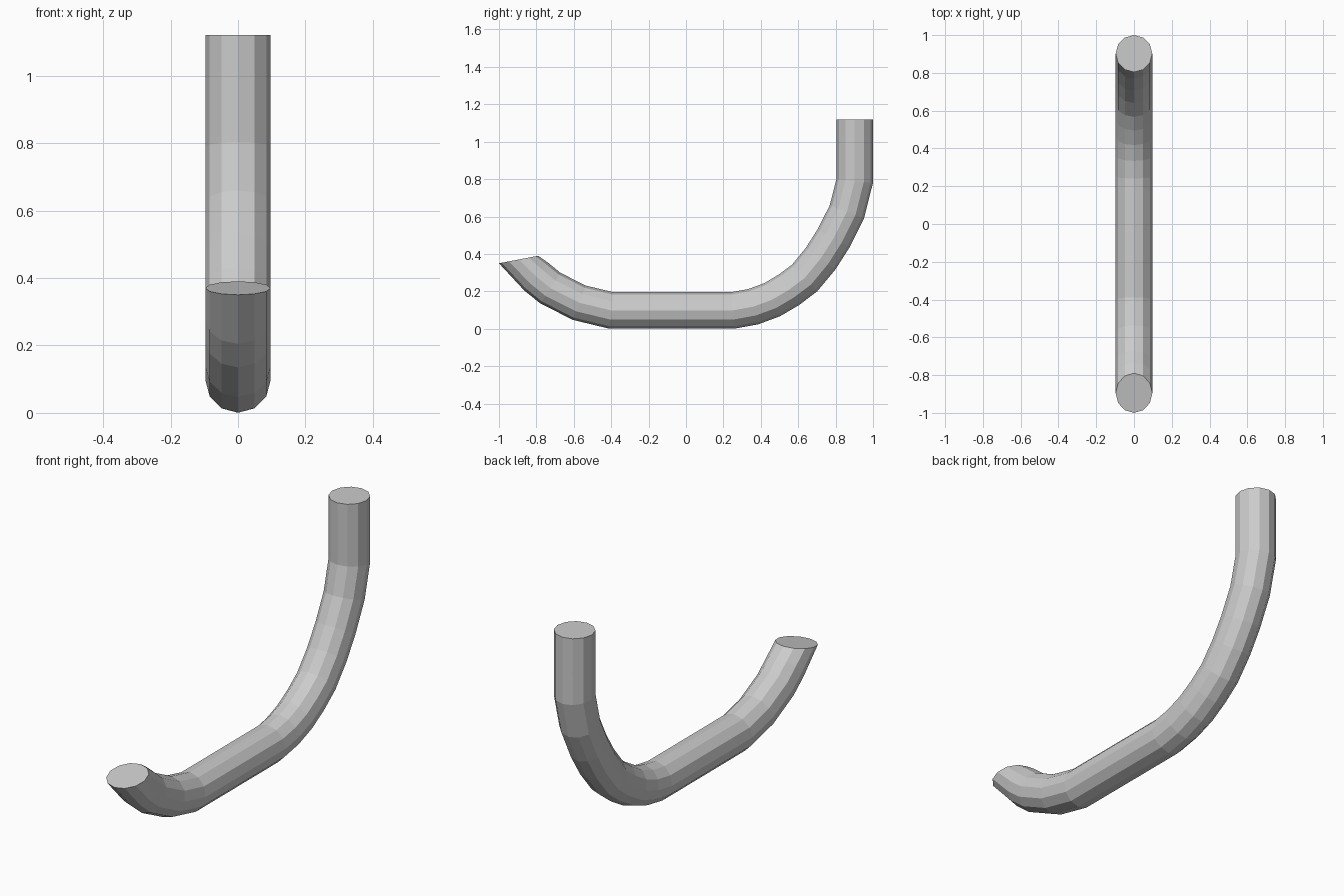
import bpy, bmesh, math
from mathutils import Vector

if "Cube" in bpy.data.objects:
    bpy.data.objects.remove(bpy.data.objects["Cube"])

SIDES, RX, R = 12, 0.097, 0.098

# Centre line of the bent bar in the side plane (y, z)
path = [(-0.895, 0.37), (-0.80, 0.278), (-0.725, 0.217), (-0.57, 0.139), (-0.40, 0.098),
        (0.25, 0.098), (0.36, 0.118), (0.46, 0.155), (0.55, 0.208), (0.635, 0.272),
        (0.72, 0.375), (0.79, 0.485), (0.86, 0.625), (0.902, 0.79), (0.902, 1.12)]
pts = [Vector(p) for p in path]

bm = bmesh.new()
rings = []
for i, p in enumerate(pts):
    if i == 0:
        half = Vector((0.105, 0.02))          # slanted cut on the short end
    elif i == len(pts) - 1:
        half = Vector((-R, 0))                # square cut on the tall end
    else:
        t = (p - pts[i - 1]).normalized() + (pts[i + 1] - p).normalized()
        t.normalize()
        half = Vector((-t.y, t.x)) * R
    ring = []
    for k in range(SIDES):
        a = 2 * math.pi * k / SIDES
        q = p + half * math.sin(a)
        ring.append(bm.verts.new((RX * math.cos(a), q.x, q.y)))
    rings.append(ring)

# Tube walls and end caps
for a, b in zip(rings, rings[1:]):
    for k in range(SIDES):
        n = (k + 1) % SIDES
        bm.faces.new((a[k], a[n], b[n], b[k]))
bm.faces.new(rings[0])
bm.faces.new(rings[-1])
bmesh.ops.recalc_face_normals(bm, faces=bm.faces)

mesh = bpy.data.meshes.new("bent_bar")
bm.to_mesh(mesh)
bm.free()
bpy.context.collection.objects.link(bpy.data.objects.new("bent_bar", mesh))
